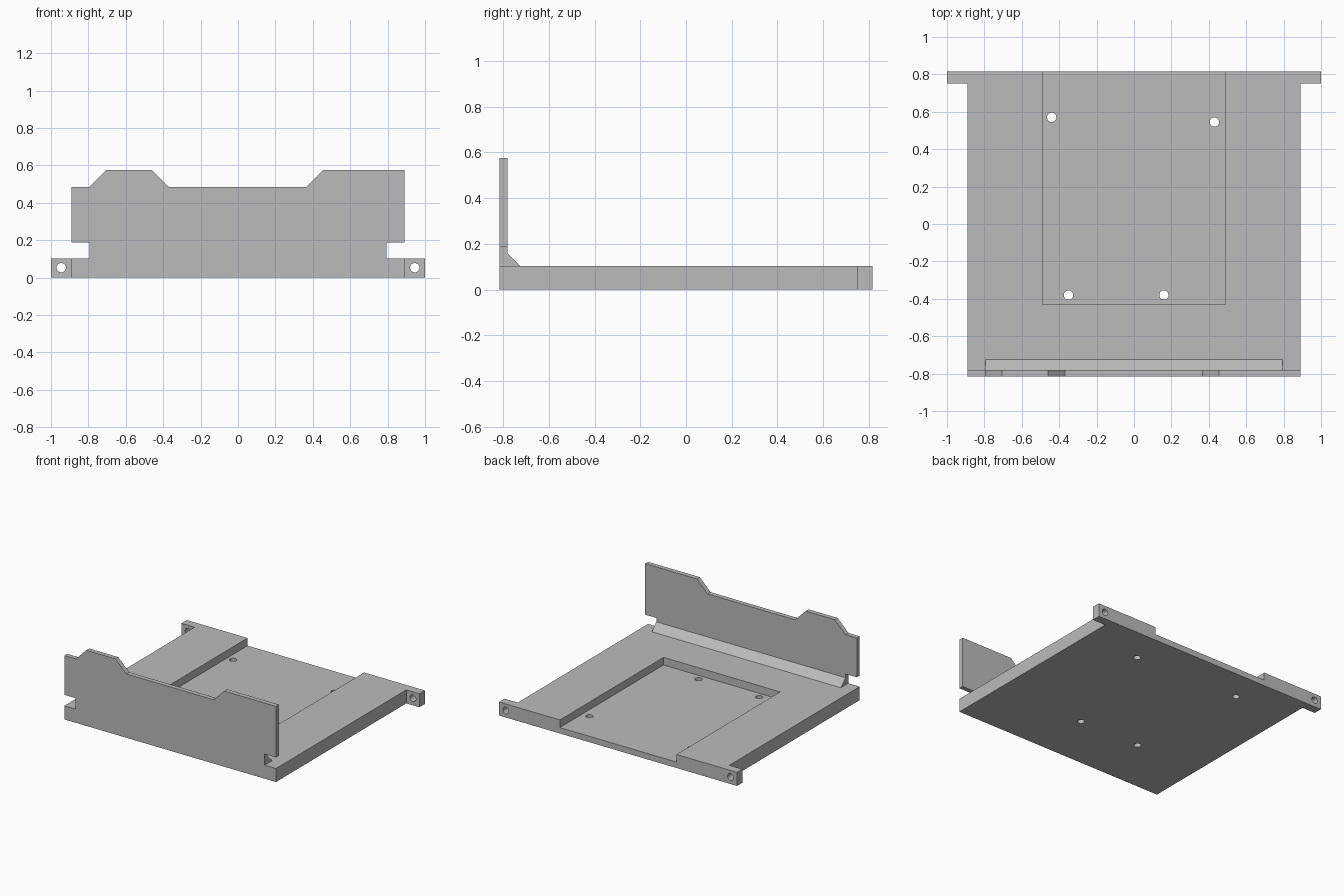
import bpy
import bmesh
from math import pi
from mathutils import Matrix, Vector

default = bpy.data.objects.get("Cube")
if default:
    bpy.data.objects.remove(default)

grey = bpy.data.materials.new("plain grey")
grey.use_nodes = True
colour = (0.5, 0.5, 0.5, 1)
grey.diffuse_color = colour
grey.node_tree.nodes["Principled BSDF"].inputs["Base Color"].default_value = colour

WIDE, BACK, TOP = 0.89, 0.815, 0.103   # base half width, half depth, thickness
EAR_Y, FLOOR = 0.75, 0.045
PANEL_Y = -0.78
TAB = 0.795
HOLE = 0.025


def prism(name, points, offset):
    """Extrude a closed outline along an offset vector."""
    bm = bmesh.new()
    face = bm.faces.new([bm.verts.new(p) for p in points])
    made = bmesh.ops.extrude_face_region(bm, geom=[face])["geom"]
    verts = [v for v in made if isinstance(v, bmesh.types.BMVert)]
    bmesh.ops.translate(bm, verts=verts, vec=Vector(offset))
    bmesh.ops.recalc_face_normals(bm, faces=bm.faces)
    return finish(name, bm)


def finish(name, bm):
    mesh = bpy.data.meshes.new(name)
    bm.to_mesh(mesh)
    bm.free()
    mesh.materials.append(grey)
    obj = bpy.data.objects.new(name, mesh)
    bpy.context.collection.objects.link(obj)
    return obj


def drill(name, centre, axis):
    """Round cutter along the y or z axis."""
    bm = bmesh.new()
    turn = Matrix.Rotation(pi / 2, 4, "X") if axis == "y" else Matrix()
    bmesh.ops.create_cone(bm, cap_ends=True, segments=32, radius1=HOLE, radius2=HOLE,
                          depth=0.4, matrix=Matrix.Translation(centre) @ turn)
    return finish(name, bm)


def cut(target, cutter):
    mod = target.modifiers.new("cut", "BOOLEAN")
    mod.operation = "DIFFERENCE"
    mod.solver = "EXACT"
    mod.object = cutter
    bpy.context.view_layer.objects.active = target
    bpy.ops.object.modifier_apply(modifier=mod.name)
    bpy.data.objects.remove(cutter)


# Base plate with mounting ears at the back
half = [(WIDE, -BACK), (WIDE, EAR_Y), (1, EAR_Y), (1, BACK)]
outline = half + [(-x, y) for x, y in reversed(half)]
base = prism("base_plate", [(x, y, 0) for x, y in outline], (0, 0, TOP))

# Pocket open to the back
pocket = [(-0.49, -0.43), (0.49, -0.43), (0.49, 1), (-0.49, 1)]
cut(base, prism("pocket_cutter", [(x, y, FLOOR) for x, y in pocket], (0, 0, 0.2)))

# Screw holes through the pocket floor and the ears
for x, y in [(-0.44, 0.57), (0.43, 0.545), (-0.35, -0.38), (0.16, -0.38)]:
    cut(base, drill("floor_drill", (x, y, 0), "z"))
for side in (-1, 1):
    cut(base, drill("ear_drill", (side * 0.945, BACK, 0.053), "y"))

# Front panel with side notches and a stepped top edge
panel = [(-TAB, TOP), (TAB, TOP), (TAB, 0.187), (WIDE, 0.187), (WIDE, 0.575),
         (0.455, 0.575), (0.365, 0.485), (-0.37, 0.485), (-0.46, 0.575),
         (-0.705, 0.575), (-TAB, 0.485), (-WIDE, 0.485), (-WIDE, 0.187), (-TAB, 0.187)]
prism("front_panel", [(x, -BACK, z) for x, z in panel], (0, PANEL_Y + BACK, 0))

# Sloped brace between panel and base
brace = [(PANEL_Y, TOP), (PANEL_Y + 0.055, TOP), (PANEL_Y, TOP + 0.055)]
prism("panel_brace", [(-TAB, y, z) for y, z in brace], (2 * TAB, 0, 0))
